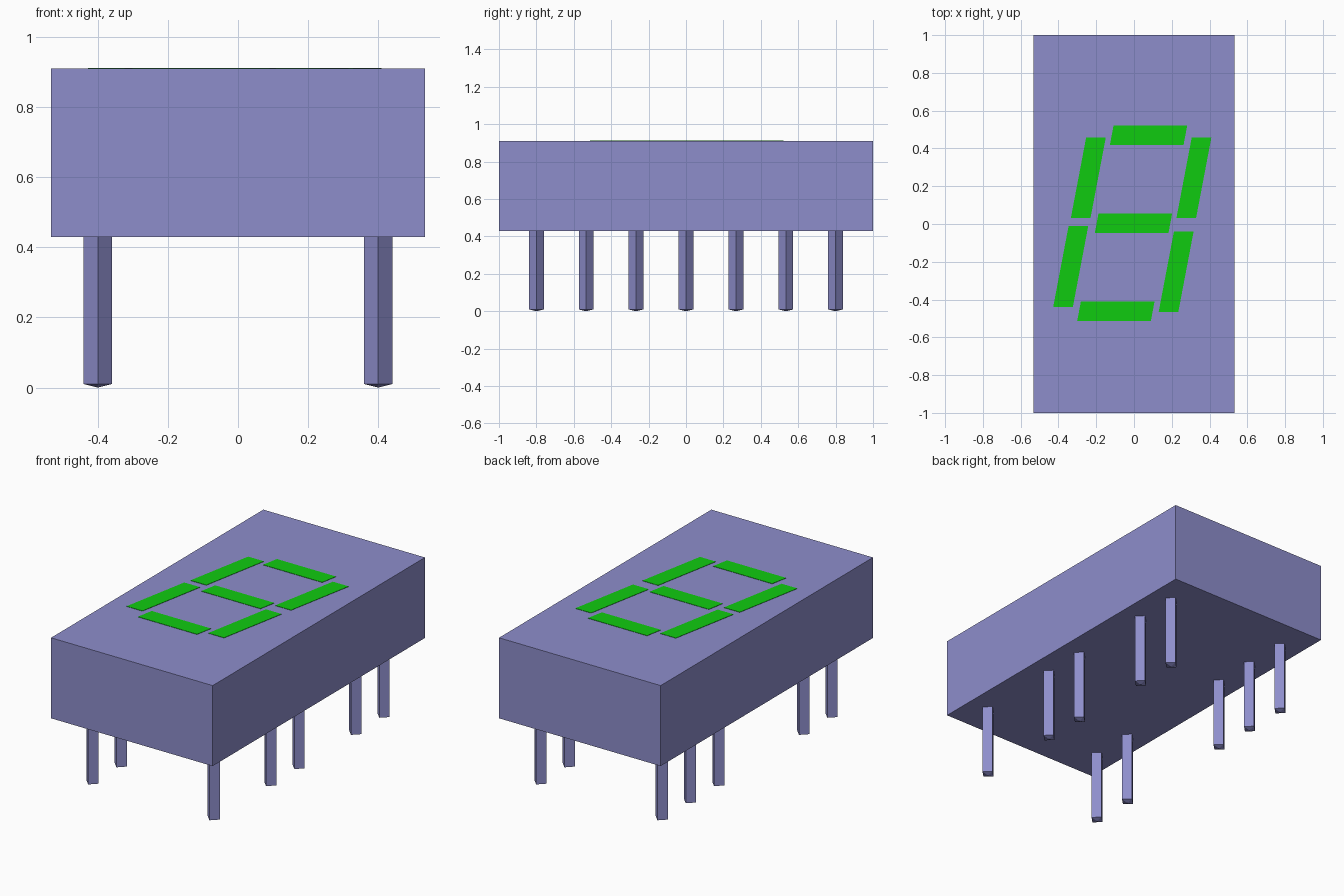
import bpy
import bmesh
from math import cos, sin, pi
from mathutils import Matrix

cube = bpy.data.objects.get("Cube")
if cube:
    bpy.data.objects.remove(cube, do_unlink=True)


def material(name, color):
    mat = bpy.data.materials.new(name)
    mat.use_nodes = True
    mat.diffuse_color = color
    mat.node_tree.nodes["Principled BSDF"].inputs["Base Color"].default_value = color
    return mat


def add_object(name, bm, mat):
    bmesh.ops.recalc_face_normals(bm, faces=bm.faces)
    mesh = bpy.data.meshes.new(name)
    bm.to_mesh(mesh)
    bm.free()
    mesh.materials.append(mat)
    obj = bpy.data.objects.new(name, mesh)
    bpy.context.collection.objects.link(obj)
    return obj


def add_block(name, center, size, mat, slant=0.0):
    """Box whose sides lean in x by slant per unit of y."""
    bm = bmesh.new()
    bmesh.ops.create_cube(bm, size=1)
    lean = Matrix.Identity(4)
    lean[0][1] = slant
    bm.transform(Matrix.Translation(center) @ lean @ Matrix.Diagonal((*size, 1)))
    return add_object(name, bm, mat)


def add_pin(name, x, y, mat):
    """Square pin turned on edge, with a shallow pointed tip."""
    bm = bmesh.new()
    rings = [[bm.verts.new((x + PIN_R * cos(i * pi / 2), y + PIN_R * sin(i * pi / 2), z))
              for i in range(4)] for z in (TIP, BOTTOM)]
    tip = bm.verts.new((x, y, 0))
    for i in range(4):
        j = (i + 1) % 4
        bm.faces.new((rings[0][i], rings[0][j], rings[1][j], rings[1][i]))
        bm.faces.new((rings[0][j], rings[0][i], tip))
    bm.faces.new(rings[1])
    return add_object(name, bm, mat)


BOTTOM, TOP = 0.43, 0.91
PIN_R, TIP, PITCH = 0.04, 0.01, 0.2667
violet = material("violet_plastic", (0.27, 0.27, 0.60, 1))
green = material("green_segment", (0.005, 0.60, 0.005, 1))

# Housing
add_block("housing", (0, 0, (BOTTOM + TOP) / 2), (1.066, 2, TOP - BOTTOM), violet)

# Slanted display segments
bar, post = (0.39, 0.103, 0.004), (0.104, 0.427, 0.004)
segments = {
    "top_segment": (0.077, 0.47, bar),
    "middle_segment": (-0.003, 0.003, bar),
    "bottom_segment": (-0.096, -0.462, bar),
    "upper_left_segment": (0.317, 0.244, post),
    "upper_right_segment": (-0.242, 0.244, post),
    "lower_left_segment": (0.223, -0.253, post),
    "lower_right_segment": (-0.335, -0.225, post),
}
for name, (x, y, size) in segments.items():
    add_block(name, (x, y, TOP), size, green, slant=0.19)

# Two rows of pins, with some positions left empty
for side, x, slots in (("left", 0.4, (-3, -1, 0, 2, 3)),
                       ("right", -0.4, (-3, -2, 1, 2, 3))):
    for number, slot in enumerate(slots, 1):
        add_pin(f"{side}_pin_{number}", x, slot * PITCH, violet)
